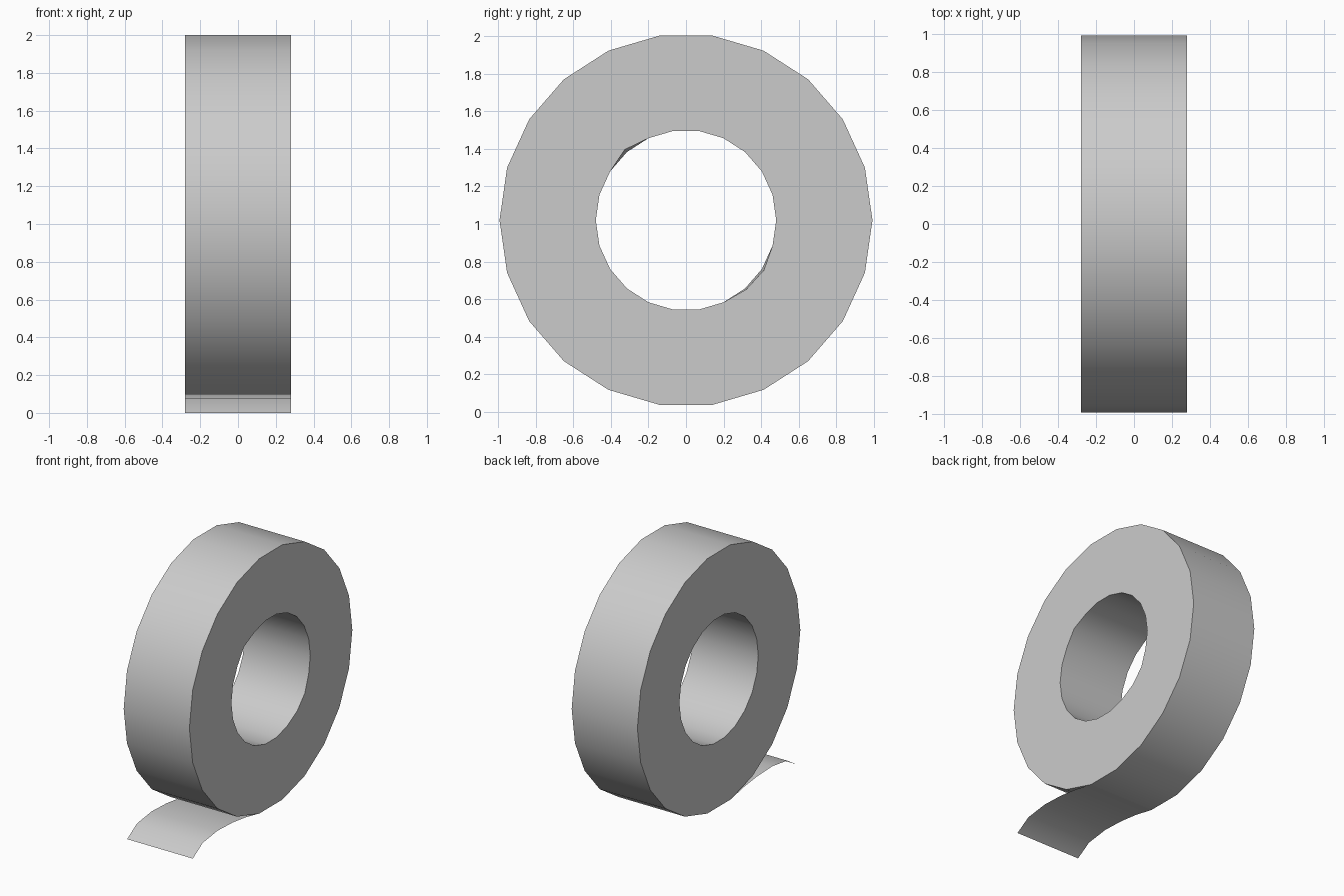
import bpy, math

if "Cube" in bpy.data.objects:
    bpy.data.objects.remove(bpy.data.objects["Cube"])

W = 0.28          # half width along x
CZ = 1.02         # height of the roll centre
R_OUT, R_IN = 0.992, 0.48
SIDES = 22


def make_object(name, verts, faces):
    mesh = bpy.data.meshes.new(name)
    mesh.from_pydata(verts, [], faces)
    mesh.update()
    obj = bpy.data.objects.new(name, mesh)
    bpy.context.collection.objects.link(obj)
    bpy.ops.object.select_all(action='DESELECT')
    obj.select_set(True)
    bpy.context.view_layer.objects.active = obj
    bpy.ops.object.shade_smooth_by_angle(angle=math.radians(40))
    return obj


def ring(x, radius, nudges={}):
    pts = []
    for i in range(SIDES):
        a = 2 * math.pi * i / SIDES
        r = radius + nudges.get(i, 0)
        pts.append((x, r * math.cos(a), CZ + r * math.sin(a)))
    return pts


# Tape roll: four rings of points joined into a closed tube,
# with the slightly uneven core edge on the right-hand side
loops = [ring(-W, R_OUT), ring(W, R_OUT),
         ring(W, R_IN, {8: 0.017, 19: 0.008, 20: 0.012}), ring(-W, R_IN)]
verts = [p for loop in loops for p in loop]
faces = []
for k in range(4):
    a, b = k * SIDES, (k + 1) % 4 * SIDES
    for i in range(SIDES):
        j = (i + 1) % SIDES
        faces.append((a + i, a + j, b + j, b + i)[::-1])
make_object("tape_roll", verts, faces)

# Loose tape end: a single thin sheet curling forward from the bottom
path = [(-0.14, 0.038), (-0.31, 0.073), (-0.47, 0.093),
        (-0.65, 0.10), (-0.83, 0.075), (-0.95, 0.0)]
verts = [(x, y, z) for y, z in path for x in (-W, W)]
faces = [(2 * i, 2 * i + 2, 2 * i + 3, 2 * i + 1) for i in range(len(path) - 1)]
make_object("loose_tape_end", verts, faces)
